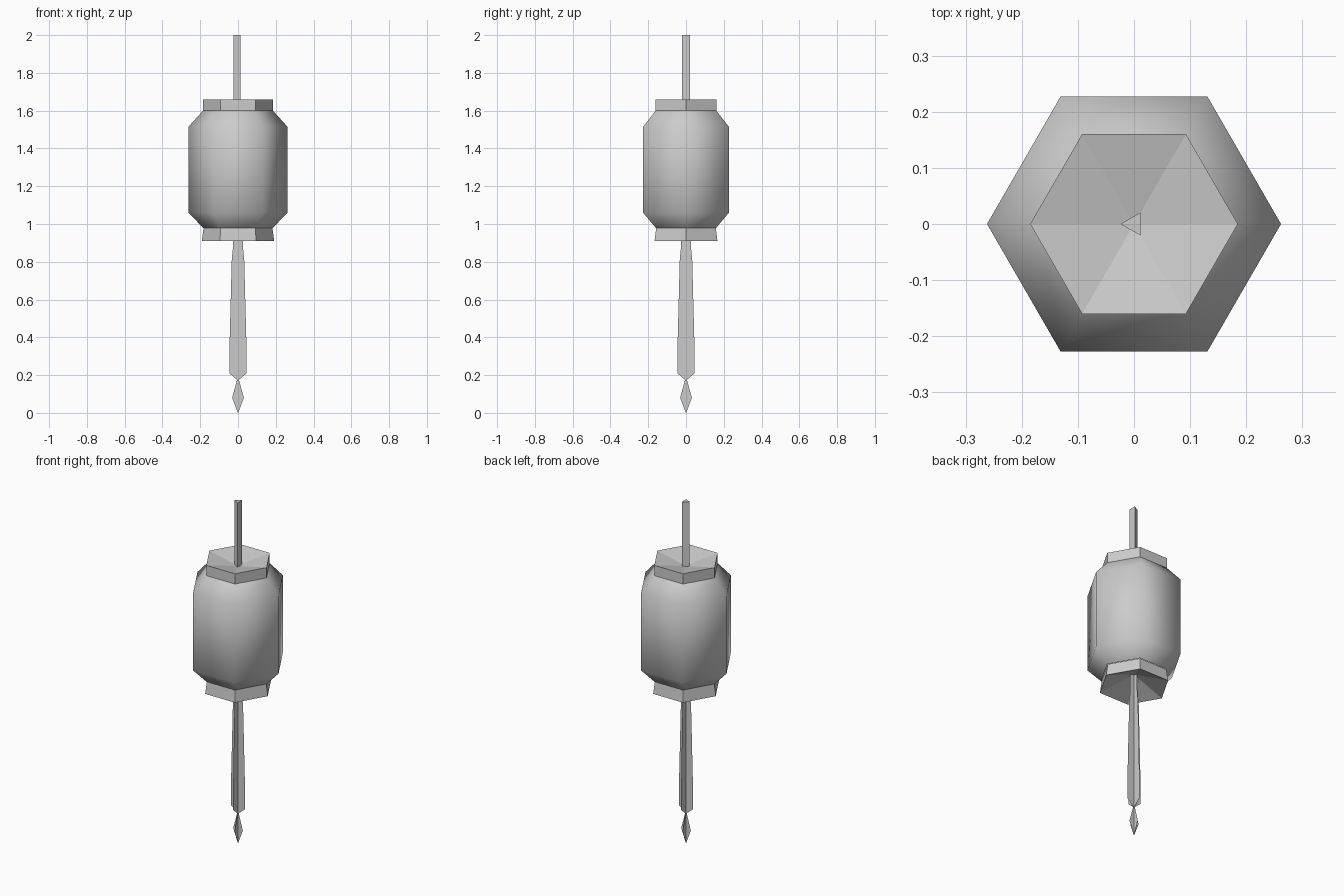
import bpy
import bmesh
from math import cos, sin, pi

cube = bpy.data.objects.get("Cube")
if cube:
    bpy.data.objects.remove(cube, do_unlink=True)

# One plain grey for the whole lantern
grey = bpy.data.materials.new("plain_grey")
grey.use_nodes = True
colour = (0.6, 0.6, 0.6, 1)
grey.diffuse_color = colour
grey.node_tree.nodes["Principled BSDF"].inputs["Base Color"].default_value = colour


def finish(name, bm, smooth=False):
    mesh = bpy.data.meshes.new(name)
    for face in bm.faces:
        face.smooth = smooth
    bm.to_mesh(mesh)
    bm.free()
    mesh.materials.append(grey)
    obj = bpy.data.objects.new(name, mesh)
    bpy.context.collection.objects.link(obj)
    return obj


def lathe(name, profile, sides=6, start=0, smooth=False):
    """Faceted turning of (radius, z) points; zero radius closes to a tip."""
    bm = bmesh.new()
    rings = []
    for r, z in profile:
        if r == 0:
            rings.append([bm.verts.new((0, 0, z))] * sides)
        else:
            angles = [start + 2 * pi * i / sides for i in range(sides)]
            rings.append([bm.verts.new((r * cos(a), r * sin(a), z)) for a in angles])
    for low, high in zip(rings, rings[1:]):
        for i in range(sides):
            j = (i + 1) % sides
            corners = [low[i], low[j], high[j], high[i]]
            bm.faces.new(list(dict.fromkeys(corners)))
    return finish(name, bm, smooth)


# Hexagonal paper body with softened shading
lathe("lantern_body",
      [(0.185, 0.98), (0.262, 1.06), (0.262, 1.515), (0.185, 1.6)], smooth=True)

# Dished rims above and below the body
lathe("top_rim", [(0.185, 1.595), (0.185, 1.66), (0, 1.62)])
lathe("bottom_rim", [(0, 0.985), (0.192, 0.91), (0.182, 0.98)])

# Three-sided hanging cord
lathe("hanging_cord", [(0.024, 1.61), (0.024, 2.0), (0, 2.0)], sides=3, start=pi)

# Tassel made of two crossed flat cards
outline = [(0.026, 0.98), (0.026, 0.88), (0.033, 0.81), (0.045, 0.35),
           (0.045, 0.21), (0.005, 0.175), (0.031, 0.08), (0.001, 0)]
for name, dx, dy in (("tassel_card_wide", 1, 0), ("tassel_card_deep", 0, 1)):
    bm = bmesh.new()
    rows = [[bm.verts.new((s * w * dx, s * w * dy, z)) for s in (-1, 0, 1)]
            for w, z in outline]
    for upper, lower in zip(rows, rows[1:]):
        for k in range(2):
            bm.faces.new((lower[k], lower[k + 1], upper[k + 1], upper[k]))
    finish(name, bm)
